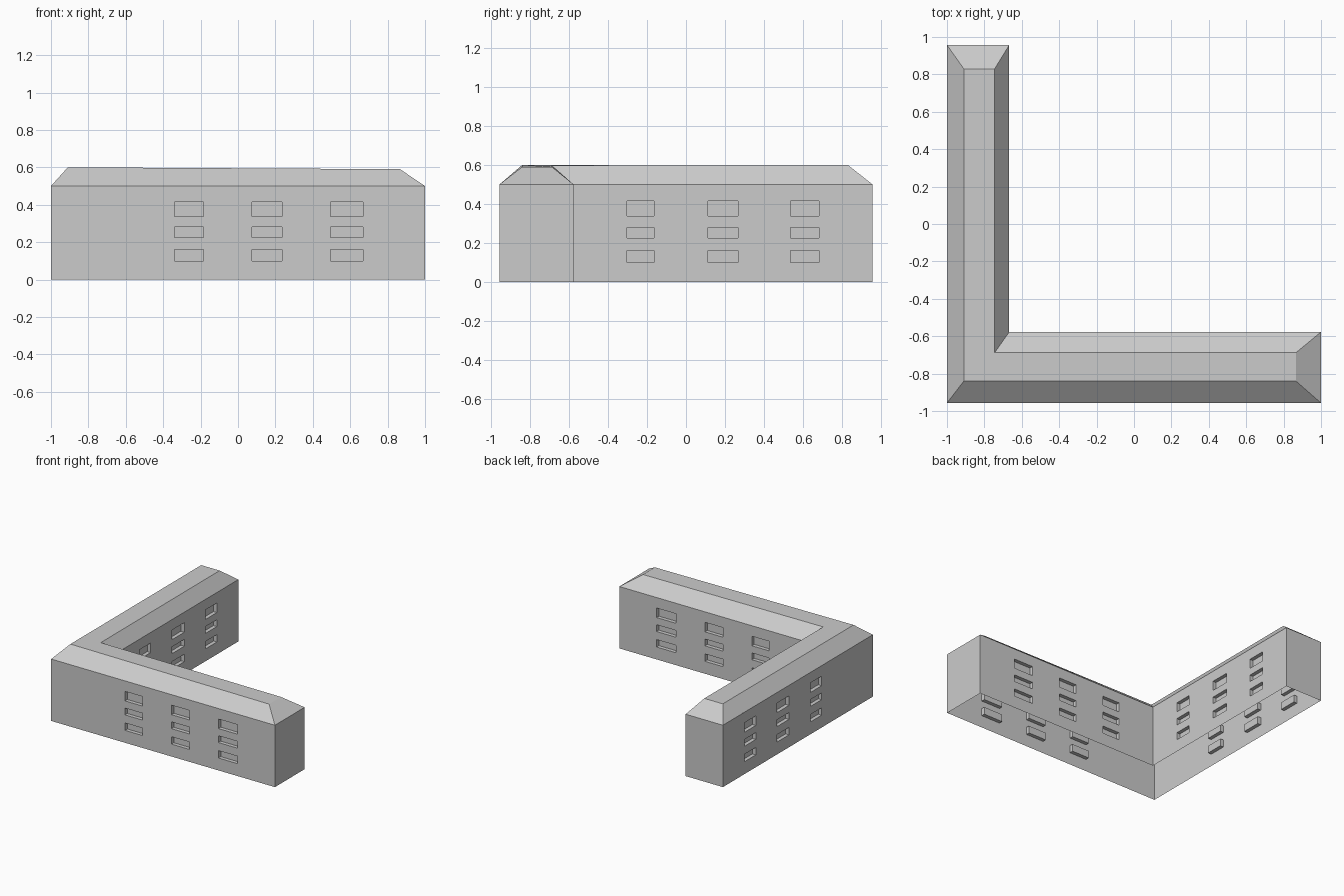
import bpy, bmesh
from mathutils import Vector

if "Cube" in bpy.data.objects:
    bpy.data.objects.remove(bpy.data.objects["Cube"])

WALL_TOP, DEPTH = 0.5, 0.03
ROWS = [(0.10, 0.16), (0.225, 0.28), (0.338, 0.415)]
COLS_X = [(-0.34, -0.185), (0.075, 0.235), (0.495, 0.667)]
COLS_Y = [(-0.303, -0.163), (0.113, 0.267), (0.537, 0.683)]

# L-shaped plan, counter-clockwise: wall line and ridge line above it
PLAN = [(-1, -.957), (1, -.957), (1, -.577), (-.667, -.577), (-.667, .957), (-1, .957)]
TOP = [(-.91, -.84, .6), (.866, -.84, .59), (.866, -.688, .59),
       (-.745, -.688, .598), (-.745, .83, .6), (-.91, .83, .6)]
# window columns along each wall (axis, intervals)
WINDOWS = [(0, COLS_X), None, (0, COLS_X), (1, COLS_Y), None, (1, COLS_Y)]


def make_object(name, faces):
    bm = bmesh.new()
    for pts in faces:
        bm.faces.new([bm.verts.new(p) for p in pts])
    bmesh.ops.remove_doubles(bm, verts=bm.verts, dist=1e-5)
    mesh = bpy.data.meshes.new(name)
    bm.to_mesh(mesh)
    bm.free()
    obj = bpy.data.objects.new(name, mesh)
    bpy.context.collection.objects.link(obj)
    return obj


def wall_faces(a, b, windows):
    """Wall from a to b, with closed recesses where windows sit."""
    a, b = Vector((*a, 0)), Vector((*b, 0))
    length = (b - a).length
    d = (b - a).normalized()
    inward = Vector((-d.y, d.x, 0)) * DEPTH
    cols = []
    if windows:
        axis, spans = windows
        cols = [sorted((v - a[axis]) * d[axis] for v in s) for s in spans]
    us = sorted([0, length] + [v for c in cols for v in c])
    rows = ROWS if cols else []
    zs = sorted([0, WALL_TOP] + [v for r in rows for v in r])
    faces = []
    for i in range(len(us) - 1):
        for j in range(len(zs) - 1):
            quad = [a + d * u + Vector((0, 0, z)) for u, z in
                    ((us[i], zs[j]), (us[i + 1], zs[j]),
                     (us[i + 1], zs[j + 1]), (us[i], zs[j + 1]))]
            if i % 2 and j % 2:
                back = [p + inward for p in quad]
                faces.append(back)
                for k in range(4):
                    n = (k + 1) % 4
                    faces.append([quad[k], quad[n], back[n], back[k]])
            else:
                faces.append(quad)
    return faces


# Walls with recessed windows, open underneath
walls = []
for i in range(6):
    walls += wall_faces(PLAN[i], PLAN[(i + 1) % 6], WINDOWS[i])
make_object("walls", walls)

# Sloped roof sides and flat top
eave = [(*p, WALL_TOP) for p in PLAN]
roof = [[eave[i], eave[(i + 1) % 6], TOP[(i + 1) % 6], TOP[i]] for i in range(6)]
roof += [[TOP[0], TOP[1], TOP[2], TOP[3]], [TOP[0], TOP[3], TOP[4], TOP[5]]]
make_object("roof", roof)
